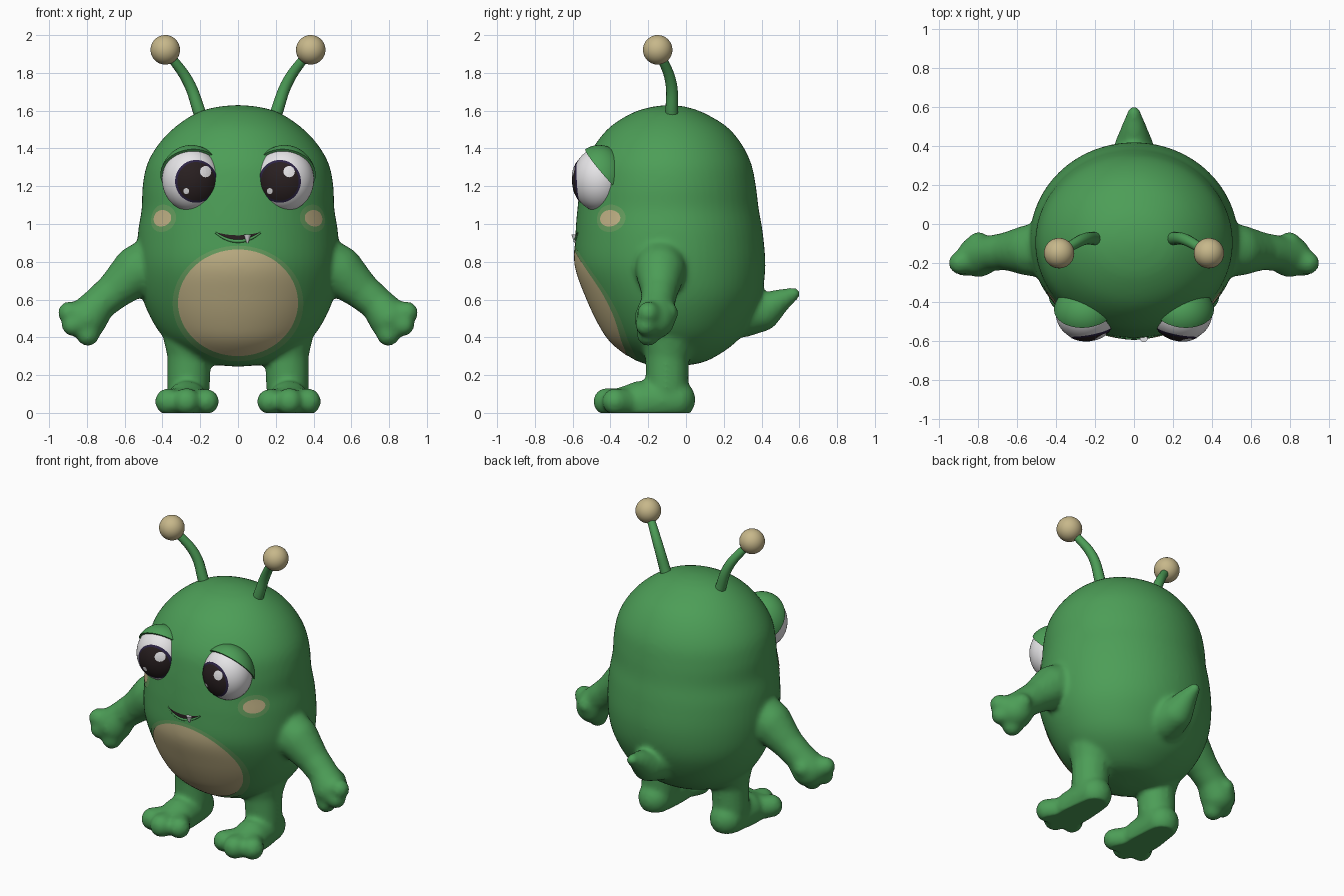
import bpy, bmesh, math
from mathutils import Vector, Matrix
from mathutils.bvhtree import BVHTree

cube = bpy.data.objects.get("Cube")
if cube:
    bpy.data.objects.remove(cube, do_unlink=True)


def material(name, *rgb):
    m = bpy.data.materials.new(name)
    m.use_nodes = True
    m.diffuse_color = (*rgb, 1)
    m.node_tree.nodes["Principled BSDF"].inputs["Base Color"].default_value = (*rgb, 1)
    return m


GREEN = material("skin green", .073, .34, .095)
HALO = material("pale green", .14, .36, .12)
TAN = material("tan", .57, .475, .255)
WHITE = material("eye white", .82, .81, .83)
RING = material("iris purple", .026, .017, .06)
DARK = material("pupil dark", .022, .014, .015)


def add_object(name, bm, mat):
    me = bpy.data.meshes.new(name)
    bm.to_mesh(me)
    bm.free()
    me.materials.append(mat)
    me.shade_smooth()
    me.set_sharp_from_angle(angle=math.radians(50))
    ob = bpy.data.objects.new(name, me)
    bpy.context.collection.objects.link(ob)
    return ob


def ball(bm, centre, radii, segs=16):
    mat = Matrix.Translation(centre) @ Matrix.Diagonal((*radii, 1))
    bmesh.ops.create_uvsphere(bm, u_segments=segs, v_segments=segs * 2 // 3, radius=1, matrix=mat)


def chain(bm, points, side=1, steps=6):
    """Tapered limb: overlapping balls along (x, y, z, radius) points."""
    pts = [Vector(p) for p in points]
    for a, b in zip(pts, pts[1:]):
        for i in range(steps + 1):
            x, y, z, r = a.lerp(b, i / steps)
            ball(bm, (side * x, y, z), (r, r, r))


def tree(ob):
    return BVHTree.FromPolygons([v.co for v in ob.data.vertices],
                                [p.vertices for p in ob.data.polygons])


def plate(name, target, x, z, shape, mat, lift, along_normal=False, rows=10, cols=48):
    """Thin painted patch laid on a surface; shape(i, j) gives offsets from its centre."""
    d = Vector((0, 1, 0))
    p, n, _, _ = target.ray_cast(Vector((x, -2, z)), d)
    if along_normal:
        d = -n
    right = Vector((0, 0, 1)).cross(-d).normalized()
    up = (-d).cross(right)
    bm = bmesh.new()
    grid = []
    for i in range(rows + 1):
        row = []
        for j in range(cols + 1):
            u, v = shape(i / rows, j / cols)
            hit, hn, _, _ = target.ray_cast(p + right * u + up * v - d * .4, d)
            row.append(bm.verts.new(hit + hn * lift if hit else p))
        grid.append(row)
    for a, b in zip(grid, grid[1:]):
        for j in range(cols):
            bm.faces.new((a[j], a[j + 1], b[j + 1], b[j]))
    bmesh.ops.remove_doubles(bm, verts=bm.verts, dist=.0001)
    bm.normal_update()
    if sum(f.normal.dot(d) * f.calc_area() for f in bm.faces) > 0:
        bmesh.ops.reverse_faces(bm, faces=bm.faces)
    return add_object(name, bm, mat)


def disc(a, b):
    return lambda i, j: (a * i * math.cos(math.tau * j), b * i * math.sin(math.tau * j))


def tube(name, points, depth, mat):
    """Round tube through (x, y, z, relative radius) points."""
    cu = bpy.data.curves.new(name, "CURVE")
    cu.dimensions = "3D"
    cu.bevel_depth = depth
    cu.bevel_resolution = 5
    cu.use_fill_caps = True
    sp = cu.splines.new("BEZIER")
    sp.bezier_points.add(len(points) - 1)
    for bp, (x, y, z, r) in zip(sp.bezier_points, points):
        bp.co = (x, y, z)
        bp.radius = r
        bp.handle_left_type = bp.handle_right_type = "AUTO"
    cu.materials.append(mat)
    ob = bpy.data.objects.new(name, cu)
    bpy.context.collection.objects.link(ob)


# Torso: height, half width, front y, back y
PROFILE = [(.245, .01, -.11, -.09), (.26, .17, -.22, .06), (.3, .27, -.3, .16),
           (.38, .375, -.4, .27), (.48, .45, -.465, .34), (.62, .51, -.53, .4),
           (.78, .535, -.585, .42), (.95, .53, -.585, .407), (1.08, .51, -.575, .385),
           (1.2, .505, -.56, .37), (1.32, .48, -.535, .345), (1.43, .415, -.475, .29),
           (1.52, .325, -.395, .21), (1.59, .215, -.28, .09), (1.62, .11, -.18, 0),
           (1.63, .01, -.1, -.08)]
prof = [Vector(p) for p in PROFILE]
rows = []
for k in range(len(prof) - 1):
    a, b = prof[max(k - 1, 0)], prof[k]
    c, d = prof[k + 1], prof[min(k + 2, len(prof) - 1)]
    for t in (0, .25, .5, .75):
        rows.append(b + (c - a) * (t / 2) + (a * 2 - b * 5 + c * 4 - d) * (t * t / 2)
                    + (b * 3 - a - c * 3 + d) * (t ** 3 / 2))
rows.append(prof[-1])

bm = bmesh.new()
rings = []
for z, w, front, back in rows:
    mid, half = (front + back) / 2, (back - front) / 2
    rings.append([bm.verts.new((w * math.cos(math.tau * i / 64),
                                mid + half * math.sin(math.tau * i / 64), z)) for i in range(64)])
for a, b in zip(rings, rings[1:]):
    for i in range(64):
        j = (i + 1) % 64
        bm.faces.new((a[i], a[j], b[j], b[i]))
bm.faces.new(rings[0][::-1])
bm.faces.new(rings[-1])

for s in (1, -1):
    # Arm and lumpy hand
    chain(bm, [(.42, -.13, .8, .15), (.53, -.135, .755, .135), (.65, -.14, .65, .1),
               (.74, -.15, .575, .092), (.8, -.165, .5, .11)], s)
    chain(bm, [(.8, -.165, .5, .09), (.895, -.2, .53, .06)], s)
    chain(bm, [(.8, -.165, .5, .09), (.875, -.21, .465, .06)], s)
    chain(bm, [(.79, -.17, .49, .09), (.795, -.2, .415, .062)], s)
    chain(bm, [(.8, -.15, .5, .08), (.8, -.1, .53, .06)], s)
    # Leg and foot with three toes
    chain(bm, [(.24, -.09, .42, .16), (.258, -.1, .31, .118), (.262, -.1, .14, .115)], s)
    chain(bm, [(.265, -.055, .07, .107), (.27, -.24, .055, .115), (.27, -.35, .045, .085)], s)
    for toe in [(.167, -.385, .06, .068), (.272, -.42, .06, .073), (.37, -.375, .06, .071)]:
        chain(bm, [(.27, -.25, .05, .08), toe], s)
# Tail
chain(bm, [(0, .3, .53, .13), (0, .4, .53, .1), (0, .49, .59, .065), (0, .57, .63, .035)])

# Fuse torso and limbs into one soft skin, with flat soles
body = add_object("body", bm, GREEN)
mod = body.modifiers.new("fuse", "REMESH")
mod.mode = "VOXEL"
mod.voxel_size = .015
mod = body.modifiers.new("soften", "SMOOTH")
mod.factor = .5
mod.iterations = 8
deps = bpy.context.evaluated_depsgraph_get()
skin = bpy.data.meshes.new_from_object(body.evaluated_get(deps))
body.modifiers.clear()
body.data = skin
for v in skin.vertices:
    v.co.z = max(v.co.z, 0)
if not skin.materials:
    skin.materials.append(GREEN)
skin.shade_smooth()
surface = tree(body)

# Belly patch
plate("belly_halo", surface, 0, .58, disc(.345, .305), HALO, .002, rows=16, cols=64)
plate("belly_patch", surface, 0, .585, disc(.315, .28), TAN, .005, rows=16, cols=64)


# Mouth, lip and tooth
def smile(i, j):
    t = 2 * j - 1
    return .115 * t, .028 * t * t + .024 * (i - .5) * (1 - t * t)


plate("mouth", surface, 0, .928, smile, DARK, .004, rows=4)
lip = []
for k in range(-4, 5):
    t = k / 4
    hit = surface.ray_cast(Vector((.12 * t, -2, .909 + .046 * t * t)), Vector((0, 1, 0)))[0]
    lip.append((*hit, 1 - .5 * t * t))
tube("lower_lip", lip, .009, GREEN)
bm = bmesh.new()
bmesh.ops.create_cone(bm, cap_ends=True, segments=16, radius1=.004, radius2=.02, depth=.045,
                      matrix=Matrix.Translation((.05, -.587, .922)))
add_object("tooth", bm, WHITE)

for s, side in ((1, "left"), (-1, "right")):
    # Cheek spots
    plate(side + "_cheek_halo", surface, s * .4, 1.03, disc(.1, .073), HALO, .002, True)
    plate(side + "_cheek_spot", surface, s * .4, 1.03, disc(.07, .044), TAN, .005, True)

    # Eyeball with iris, pupil and glints
    centre = Vector((s * .247, -.46, 1.235))
    bm = bmesh.new()
    ball(bm, centre, (.155, .14, .168), 48)
    eye = tree(add_object(side + "_eye", bm, WHITE))
    plate(side + "_iris_rim", eye, s * .222, 1.226, disc(.11, .112), RING, .002)
    plate(side + "_pupil", eye, s * .222, 1.226, disc(.098, .1), DARK, .004)
    plate(side + "_large_glint", eye, s * .222 + .048, 1.276, disc(.029, .029), WHITE, .006, cols=24)
    plate(side + "_small_glint", eye, s * .222 - .051, 1.176, disc(.015, .015), WHITE, .006, cols=24)

    # Upper lid: slightly larger shell cut on a slant
    bm = bmesh.new()
    ball(bm, centre, (.168, .153, .183), 48)
    slant = Vector((s * .1, .75, .65)).normalized()
    bmesh.ops.bisect_plane(bm, geom=bm.verts[:] + bm.edges[:] + bm.faces[:],
                           plane_co=centre + slant * .05, plane_no=slant, clear_inner=True)
    bmesh.ops.holes_fill(bm, edges=[e for e in bm.edges if e.is_boundary])
    bmesh.ops.recalc_face_normals(bm, faces=bm.faces)
    add_object(side + "_eyelid", bm, GREEN)

    # Antenna and its ball
    tube(side + "_antenna", [(s * .2, -.075, 1.58, 1), (s * .262, -.08, 1.75, .88),
                             (s * .37, -.14, 1.905, .7)], .034, GREEN)
    bm = bmesh.new()
    ball(bm, (s * .385, -.15, 1.922), (.078, .078, .078), 36)
    add_object(side + "_antenna_ball", bm, TAN)
